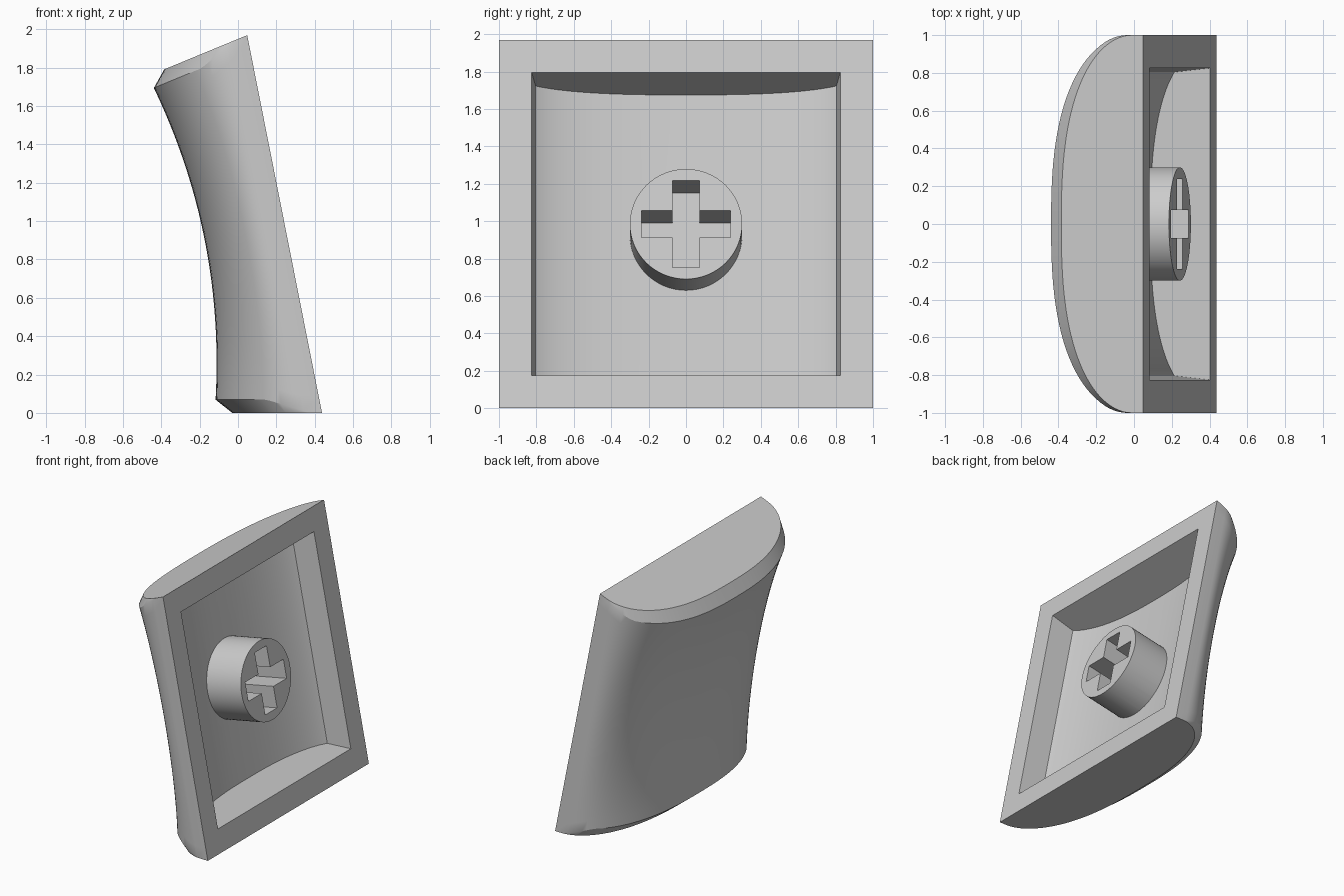
import bpy, bmesh
from math import atan, sin, cos, pi, sqrt, radians
from mathutils import Matrix, Vector

if "Cube" in bpy.data.objects:
    bpy.data.objects.remove(bpy.data.objects["Cube"], do_unlink=True)

# Local frame: u runs along the tilted open rim, y across, w is depth from the rim
SLOPE = 0.198
TILT = atan(SLOPE)
LENGTH = 2.008
MID = LENGTH / 2
U = Vector((-sin(TILT), 0, cos(TILT)))
W = Vector((-cos(TILT), 0, -sin(TILT)))
FRAME = Matrix((U, Vector((0, 1, 0)), W)).transposed().to_4x4()
FRAME = Matrix.Translation((0.438, 0, 0)) @ FRAME

grey = bpy.data.materials.new("plain grey")
grey.use_nodes = True
grey.diffuse_color = (0.6, 0.6, 0.6, 1)
grey.node_tree.nodes["Principled BSDF"].inputs["Base Color"].default_value = (0.6, 0.6, 0.6, 1)


def loft(name, rings):
    """Skin a closed solid through rings of (u, y, w) points."""
    bm = bmesh.new()
    loops = [[bm.verts.new(FRAME @ Vector(p)) for p in ring] for ring in rings]
    n = len(loops[0])
    for a, b in zip(loops, loops[1:]):
        for i in range(n):
            j = (i + 1) % n
            bm.faces.new((a[i], a[j], b[j], b[i]))
    bm.faces.new(loops[0])
    bm.faces.new(loops[-1])
    bmesh.ops.remove_doubles(bm, verts=bm.verts, dist=0.0005)
    bmesh.ops.recalc_face_normals(bm, faces=bm.faces)
    mesh = bpy.data.meshes.new(name)
    bm.to_mesh(mesh)
    bm.free()
    mesh.materials.append(grey)
    obj = bpy.data.objects.new(name, mesh)
    bpy.context.collection.objects.link(obj)
    return obj


def combine(target, tool, operation):
    """Apply a boolean and discard the tool."""
    tool.hide_render = True
    mod = target.modifiers.new(operation, 'BOOLEAN')
    mod.operation, mod.object, mod.solver = operation, tool, 'EXACT'
    bpy.context.view_layer.objects.active = target
    bpy.ops.object.modifier_apply(modifier=mod.name)
    bpy.data.objects.remove(tool, do_unlink=True)


def dome(y):
    """Full, flat-topped arch: 1 in the middle, 0 at y = 1."""
    return sqrt(max(0, 1 - abs(y) ** 2.6))


def arch(side, height, steps=56):
    """Cross-section (y, w): short upright sides under a dome."""
    ys = [cos(pi * i / steps) for i in range(steps + 1)]
    return [(1, 0)] + [(y, side + (height - side) * dome(y)) for y in ys] + [(-1, 0)]


def bevel_edge(w):
    """Distance of the bevel's inner edge from the end, fading at the sides."""
    return SLOPE * w + 0.07 * min(1, max(0, (w - 0.06) / 0.21))


# Outer body: flat ends, bevelled edges, dished top
end = [(SLOPE * w, y, w) for y, w in arch(0.06, 0.459)]
rings = [end]
ROWS = 24
edge = arch(0.09, 0.531)
for r in range(ROWS + 1):
    s = 2 * r / ROWS - 1
    section = arch(0.09, 0.425 + 0.106 * s * s)
    rings.append([(MID + s * (MID - bevel_edge(we)), y, w)
                  for (y, w), (_, we) in zip(section, edge)])
rings.append([(LENGTH - u, y, w) for u, y, w in end])
cap = loft("key_cap", rings)

# Hollow underside with tapered walls and an arched ceiling
profile = [(0.831, -0.05)]
for i in range(41):
    y = 0.804 * cos(pi * i / 40)
    profile.append((y, 0.06 + 0.25 * dome(y / 0.9)))
profile.append((-0.831, -0.05))
near = [(0.178 + SLOPE * w, y, w) for y, w in profile]
far = [(LENGTH - u, y, w) for u, y, w in near]
combine(cap, loft("cavity_cutter", [near, far]), 'DIFFERENCE')

# Round mounting stem, flush with the rim
circle = [(MID + 0.3 * cos(2 * pi * i / 64), 0.3 * sin(2 * pi * i / 64)) for i in range(64)]
stem = loft("stem", [[(u, y, w) for u, y in circle] for w in (0, 0.36)])
combine(cap, stem, 'UNION')

# Cross-shaped socket in the stem
ARM, HALF = 0.237, 0.073
cross = []
for q in range(4):
    turn = Matrix.Rotation(q * pi / 2, 2)
    cross += [turn @ Vector(p) for p in ((ARM, -HALF), (ARM, HALF), (HALF, HALF))]
socket = loft("socket_cutter", [[(MID + p.x, p.y, w) for p in cross] for w in (-0.05, 0.34)])
combine(cap, socket, 'DIFFERENCE')

# Smooth shading with crisp edges
bpy.ops.object.select_all(action='DESELECT')
cap.select_set(True)
bpy.context.view_layer.objects.active = cap
bpy.ops.object.shade_smooth_by_angle(angle=radians(25))
